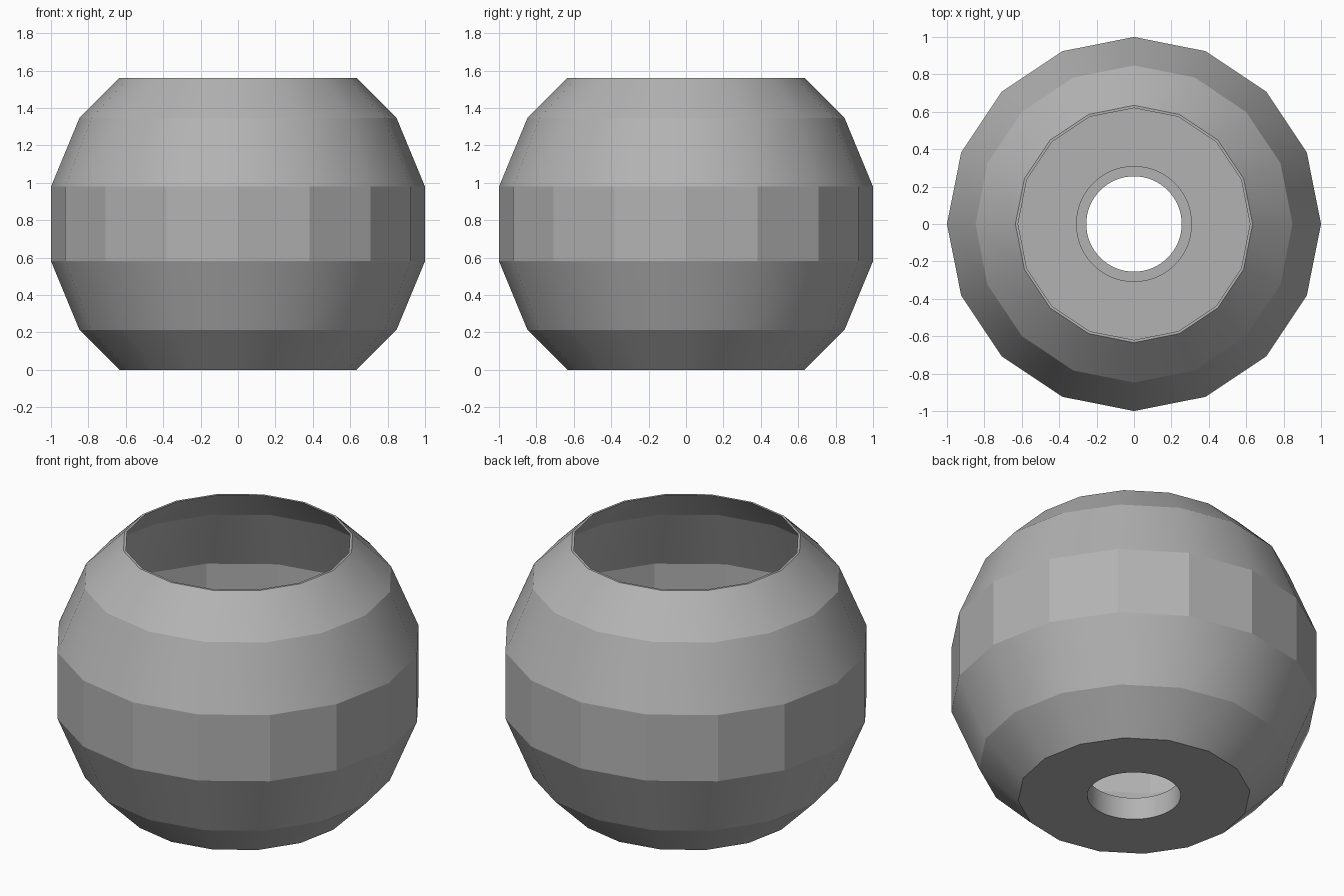
import bpy, bmesh, math
from mathutils import Vector

if "Cube" in bpy.data.objects:
    bpy.data.objects.remove(bpy.data.objects["Cube"])

MID = 0.78      # sphere centre height; cut flat at z = 0 and z = 2 * MID
FLOOR = 0.02    # floor thickness
SIDES = 16


def polar_rings(radius, low, high):
    """Rings (r, z) of a faceted sphere, cut at heights low and high."""
    pts = []
    for i in range(8):
        a = math.radians(180 * (i + 0.5) / 8)
        k = radius / math.sin(math.radians(78.75))
        pts.append((k * math.sin(a), MID - k * math.cos(a)))

    def at(z):
        for (r0, z0), (r1, z1) in zip(pts, pts[1:]):
            if z0 <= z <= z1:
                return (r0 + (r1 - r0) * (z - z0) / (z1 - z0), z)
    return [at(low)] + [p for p in pts if low + 0.01 < p[1] < high - 0.01] + [at(high)]


def lathe(name, profile, sides):
    """Spin an open profile and cap both of its ends."""
    bm = bmesh.new()
    rings = [[bm.verts.new((r * math.cos(2 * math.pi * s / sides),
                            r * math.sin(2 * math.pi * s / sides), z))
              for s in range(sides)] for r, z in profile]
    for a, b in zip(rings, rings[1:]):
        for s in range(sides):
            t = (s + 1) % sides
            bm.faces.new((a[s], a[t], b[t], b[s]))
    bm.faces.new(rings[0][::-1])
    bm.faces.new(rings[-1])
    bmesh.ops.recalc_face_normals(bm, faces=bm.faces)
    me = bpy.data.meshes.new(name)
    bm.to_mesh(me)
    bm.free()
    ob = bpy.data.objects.new(name, me)
    bpy.context.collection.objects.link(ob)
    return ob


def boolean(target, tool, op):
    mod = target.modifiers.new(op.lower(), 'BOOLEAN')
    mod.object, mod.operation, mod.solver = tool, op, 'EXACT'
    bpy.context.view_layer.objects.active = target
    bpy.ops.object.modifier_apply(modifier=mod.name)
    bpy.data.objects.remove(tool)


# Thin faceted shell with a flat floor
outer = polar_rings(1.0, 0.0, 2 * MID)
inner = polar_rings(0.99, FLOOR, 2 * MID)
shade = lathe("globe_shade", outer + inner[::-1], SIDES)

# Raised collar on the floor, then the round hole through it
boolean(shade, lathe("collar", [(0.31, 0.01), (0.31, 0.133)], 64), 'UNION')
boolean(shade, lathe("hole_cutter", [(0.255, -0.2), (0.255, 0.4)], 64), 'DIFFERENCE')

mat = bpy.data.materials.new("light_grey")
mat.diffuse_color = (0.45, 0.45, 0.45, 1)
mat.use_nodes = True
mat.node_tree.nodes["Principled BSDF"].inputs["Base Color"].default_value = mat.diffuse_color
shade.data.materials.clear()
shade.data.materials.append(mat)
for p in shade.data.polygons:
    p.material_index = 0

# Facets stay crisp at the waist and blend towards the ends
bpy.ops.object.select_all(action='DESELECT')
shade.select_set(True)
bpy.context.view_layer.objects.active = shade
bpy.ops.object.shade_smooth_by_angle(angle=math.radians(22))
